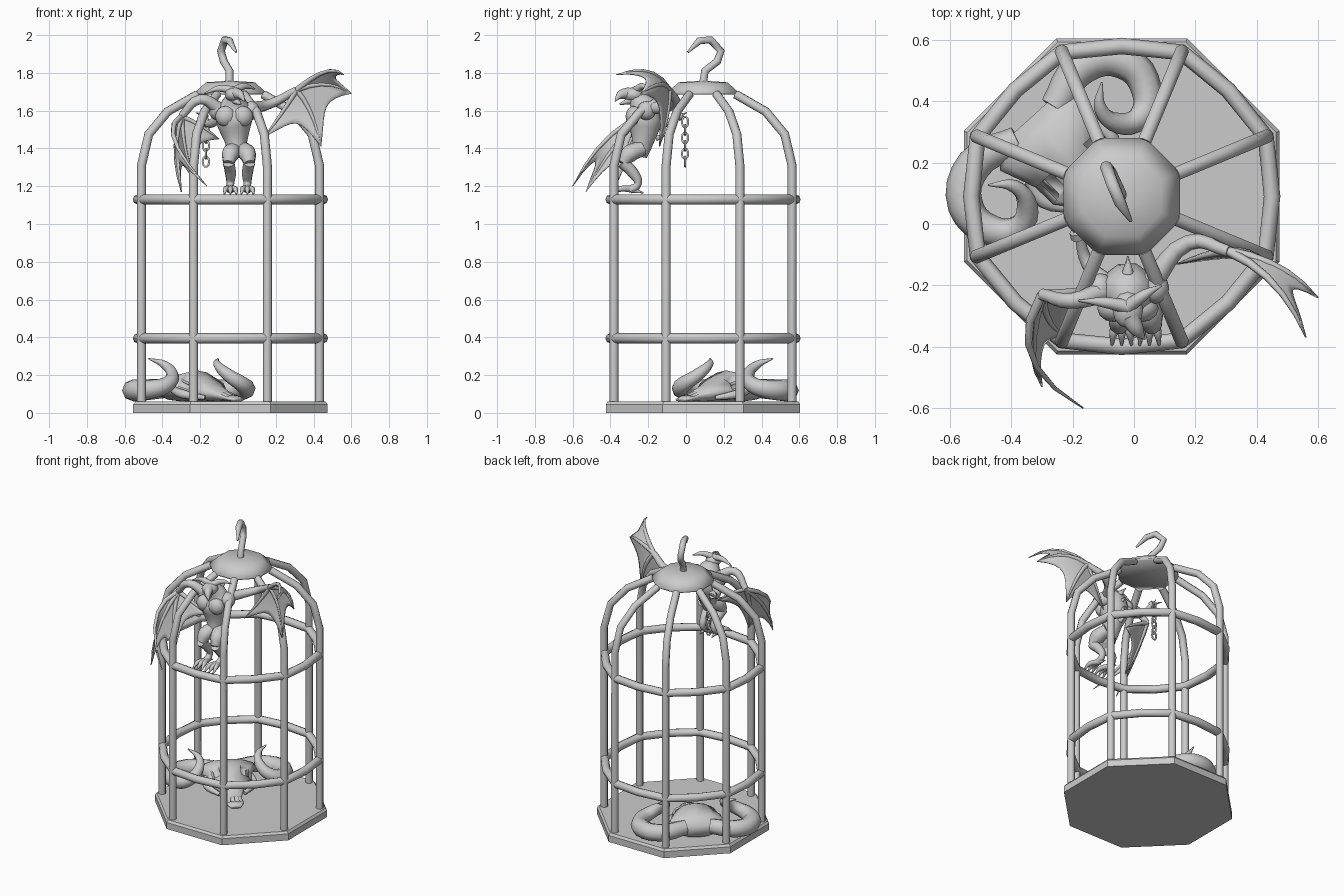
import bpy, bmesh, math
from mathutils import Vector as V

if "Cube" in bpy.data.objects:
    bpy.data.objects.remove(bpy.data.objects["Cube"])

CX, CY = -0.04, 0.09          # cage axis
TAU = math.tau

grey = bpy.data.materials.new("light grey")
grey.use_nodes = True
grey.diffuse_color = (0.6, 0.6, 0.6, 1)
grey.node_tree.nodes["Principled BSDF"].inputs["Base Color"].default_value = grey.diffuse_color


def add(name, mesh, smooth=True):
    mesh.materials.clear()
    mesh.materials.append(grey)
    for p in mesh.polygons:
        p.use_smooth = smooth
        p.material_index = 0
    ob = bpy.data.objects.new(name, mesh)
    bpy.context.collection.objects.link(ob)
    return ob


def tube(name, pts, radii, cyclic=False, curved=False, res=2):
    """Round tube through pts; radii is one number or one per point."""
    cu = bpy.data.curves.new(name, 'CURVE')
    cu.dimensions = '3D'
    cu.bevel_depth = 1
    cu.bevel_resolution = res
    cu.use_fill_caps = not cyclic
    cu.resolution_u = 4
    sp = cu.splines.new('BEZIER' if curved else 'POLY')
    dots = sp.bezier_points if curved else sp.points
    dots.add(len(pts) - 1)
    for i, p in enumerate(pts):
        dots[i].co = p if curved else (*p, 1)
        dots[i].radius = radii[i] if isinstance(radii, (list, tuple)) else radii
        if curved:
            dots[i].handle_left_type = dots[i].handle_right_type = 'AUTO'
    sp.use_cyclic_u = cyclic
    tmp = bpy.data.objects.new(name + "_path", cu)
    bpy.context.collection.objects.link(tmp)
    dg = bpy.context.evaluated_depsgraph_get()
    mesh = bpy.data.meshes.new_from_object(tmp.evaluated_get(dg))
    bpy.data.objects.remove(tmp)
    return add(name, mesh)


def loft(name, rings, smooth=True, after=None):
    """Skin closed cross-sections and cap both ends."""
    bm = bmesh.new()
    rows = [[bm.verts.new(p) for p in r] for r in rings]
    n = len(rows[0])
    for a, b in zip(rows, rows[1:]):
        for i in range(n):
            bm.faces.new((a[i], a[(i + 1) % n], b[(i + 1) % n], b[i]))
    bm.faces.new(rows[0][::-1])
    bm.faces.new(rows[-1])
    bmesh.ops.recalc_face_normals(bm, faces=bm.faces)
    if after:
        after(bm)
    mesh = bpy.data.meshes.new(name)
    bm.to_mesh(mesh)
    bm.free()
    return add(name, mesh, smooth)


def ball(name, centre, size):
    bm = bmesh.new()
    bmesh.ops.create_uvsphere(bm, u_segments=12, v_segments=8, radius=1)
    for v in bm.verts:
        v.co = V(a * s for a, s in zip(v.co, size)) + V(centre)
    mesh = bpy.data.meshes.new(name)
    bm.to_mesh(mesh)
    bm.free()
    return add(name, mesh)


def around(r, z, i, n=8):
    a = TAU * (i + 0.5) / n if n == 8 else TAU * i / n
    return V((CX + r * math.cos(a), CY + r * math.sin(a), z))


def octagon(r, z):
    return [around(r, z, i) for i in range(8)]


# cage: floor, roof cap, bars, hoops, hook
loft("cage_floor", [octagon(r, z) for r, z in ((.557, 0), (.557, .045), (.545, .06))], False)
loft("roof_cap", [octagon(r, z) for r, z in ((.2, 1.685), (.206, 1.695), (.14, 1.75), (.03, 1.757))])
bar = ((.51, .03), (.51, 1.31), (.468, 1.475), (.36, 1.595), (.19, 1.685))
for i in range(8):
    tube(f"cage_bar_{i}", [around(r, z, i) for r, z in bar], .024)
for name, z in (("upper_hoop", 1.13), ("lower_hoop", .395)):
    tube(name, [around(.508 if i % 2 else .49, z, i, 16) for i in range(16)], .027, cyclic=True)
tube("hanging_hook", [(-.045, .09, 1.74), (-.045, .1, 1.81), (-.075, .165, 1.86), (-.09, .185, 1.915),
                      (-.07, .13, 1.975), (-.045, .07, 1.97), (-.01, .01, 1.91)],
     [.021, .021, .021, .021, .021, .02, .006])

# horned skull lying on the floor
ORIGIN, FWD, SIDE = V((-.25, .25, 0)), V((.67, -.74, 0)), V((.74, .67, 0))


def skull_pt(s, f, z):
    return ORIGIN + SIDE * s + FWD * f + V((0, 0, z))


def sockets(bm):
    # eye sockets and nostrils: sunken upper side faces
    eyes = []
    for face in bm.faces:
        c = face.calc_center_median() - ORIGIN
        f, s = c.dot(FWD), abs(c.dot(SIDE))
        if (.06 < f < .13 and s > .08 and c.z > .12) or (.28 < f < .34 and .01 < s < .05 and c.z > .075):
            eyes.append(face)
    bmesh.ops.inset_individual(bm, faces=eyes, thickness=.008, depth=-.025)


sections = ((-.13, .13, .07, .16), (-.07, .19, .06, .2), (.05, .14, .06, .225), (.13, .135, .06, .19),
            (.2, .075, .06, .15), (.28, .05, .06, .115), (.34, .058, .06, .095), (.38, .035, .06, .08))
loft("skull", [[skull_pt(w * math.cos(TAU * i / 12), f, lo + (hi - lo) * (.5 + .5 * math.sin(TAU * i / 12)))
                for i in range(12)] for f, w, lo, hi in sections], after=sockets)
horn = ((.08, -.1, .13, .05), (.24, -.14, .12, .058), (.35, -.06, .12, .058), (.34, .06, .125, .05),
        (.27, .11, .15, .042), (.2, .075, .2, .034), (.19, 0, .255, .022), (.25, -.06, .288, .003))
for side, label in ((1, "left"), (-1, "right")):
    tube(label + "_skull_horn", [skull_pt(side * s, f, z) for s, f, z, r in horn],
         [h[3] for h in horn], curved=True)
    tube(label + "_cheek_bone", [skull_pt(side * s, f, z) for s, f, z in
                                 ((.14, .02, .12), (.15, .1, .1), (.08, .2, .08))], [.02, .025, .012], curved=True)

# perched creature: trunk, head and beak
tube("creature_torso", [(-.01, -.25, 1.36), (-.01, -.23, 1.43), (-.02, -.22, 1.54), (-.02, -.23, 1.62),
                        (-.02, -.27, 1.67)], [.045, .058, .095, .085, .04], curved=True, res=3)
for s in (-1, 1):
    ball("chest_muscle", (-.02 + s * .045, -.275, 1.57), (.055, .045, .055))
    ball("shoulder", (-.02 + s * .09, -.21, 1.6), (.045, .05, .05))
ball("creature_head", (-.02, -.28, 1.685), (.05, .06, .038))
tube("beak", [(-.015, -.3, 1.69), (.01, -.345, 1.685), (.035, -.375, 1.65)], [.035, .024, .003], curved=True)
tube("lower_jaw", [(-.015, -.29, 1.655), (.015, -.35, 1.635)], [.022, .005])
for tip in ((-.18, -.25, 1.69), (.09, -.2, 1.715)):
    root = V((-.02, -.27, 1.705))
    mid = root.lerp(V(tip), .5) + V((0, .005, .02))
    tube("head_horn", [root, mid, tip], [.024, .017, .003], curved=True)
for i in range(4):
    z = 1.65 - i * .065
    tube("back_spine", [(-.02, -.16, z), (-.02, -.105, z + .015)], [.02, .002], res=1)

# legs with clawed feet
for s, label in ((1, "left"), (-1, "right")):
    x = .005 + s * .045
    tube(label + "_thigh", [(.005 + s * .02, -.23, 1.4), (x, -.3, 1.37), (x + s * .01, -.335, 1.32)],
         [.04, .048, .03], curved=True)
    tube(label + "_shin", [(x + s * .01, -.335, 1.325), (x, -.28, 1.27), (x, -.255, 1.21), (x, -.3, 1.18)],
         [.032, .03, .02, .022], curved=True)
    for t in (-1, 0, 1):
        tube(label + "_toe", [(x, -.29, 1.185), (x + t * .025, -.35, 1.185), (x + t * .032, -.395, 1.158)],
             [.018, .015, .004], curved=True)
    tube(label + "_heel_claw", [(x, -.28, 1.18), (x, -.225, 1.165)], [.015, .003])


# wings: fingers fan out from the wrist with scalloped skin between them
def wing(label, arm, fingers):
    tube(label + "_wing_arm", arm, [.036, .026, .02], curved=True)
    wrist = V(arm[-1])

    def along(finger, t):
        mid, tip = map(V, finger)
        ctrl = mid * 2 - (wrist + tip) / 2
        return wrist * (1 - t) ** 2 + ctrl * 2 * t * (1 - t) + tip * t * t

    for n, f in enumerate(fingers):
        tube(f"{label}_wing_finger_{n}", [along(f, i / 5) for i in range(6)],
             [.016, .014, .012, .01, .007, .002], res=1)
    bm = bmesh.new()
    N = 8
    for a, b in zip(fingers, fingers[1:]):
        grid = []
        for i in range(N + 1):
            u = i / N
            reach = 1 - 1.2 * u * (1 - u)
            grid.append([bm.verts.new(along(a, reach * j / N).lerp(along(b, reach * j / N), u))
                         for j in range(N + 1)])
        for i in range(N):
            for j in range(N):
                bm.faces.new((grid[i][j], grid[i + 1][j], grid[i + 1][j + 1], grid[i][j + 1]))
    bmesh.ops.remove_doubles(bm, verts=bm.verts, dist=.0005)
    mesh = bpy.data.meshes.new(label + "_wing_skin")
    bm.to_mesh(mesh)
    bm.free()
    ob = add(label + "_wing_skin", mesh)
    mod = ob.modifiers.new("thickness", 'SOLIDIFY')
    mod.thickness = .006
    mod.offset = 0


wing("left", [(.05, -.2, 1.61), (.18, -.06, 1.64), (.31, -.09, 1.71)],
     [((.46, -.2, 1.805), (.56, -.37, 1.79)), ((.47, -.14, 1.74), (.6, -.24, 1.69)),
      ((.39, -.1, 1.58), (.44, -.14, 1.41)), ((.24, -.1, 1.6), (.14, -.13, 1.46))])
wing("right", [(-.1, -.22, 1.61), (-.2, -.25, 1.66), (-.3, -.23, 1.57)],
     [((-.335, -.43, 1.44), (-.165, -.6, 1.2)), ((-.33, -.4, 1.38), (-.3, -.53, 1.17)),
      ((-.28, -.31, 1.39), (-.23, -.36, 1.23)), ((-.2, -.22, 1.52), (-.1, -.2, 1.45))])

# shackled arm with hanging chain
tube("shackled_arm", [(-.08, -.2, 1.58), (-.15, -.13, 1.53), (-.18, -.03, 1.575)], [.032, .022, .014], curved=True)
tube("shackle", [(-.18, -.045, 1.568), (-.185, -.025, 1.58)], .026)
for t in (-1, 1):
    tube("hand_claw", [(-.18, -.03, 1.575), (-.2 + t * .025, .005, 1.59)], [.01, .002], res=1)
for k in range(6):
    ring = []
    for i in range(10):
        c, s = math.cos(TAU * i / 10), math.sin(TAU * i / 10)
        flat = (c * .017, 0) if k % 2 else (0, c * .017)
        ring.append((-.17 + flat[0], flat[1] - .005, 1.54 - k * .042 + s * .028))
    tube(f"chain_link_{k}", ring, .006, cyclic=True, res=1)
